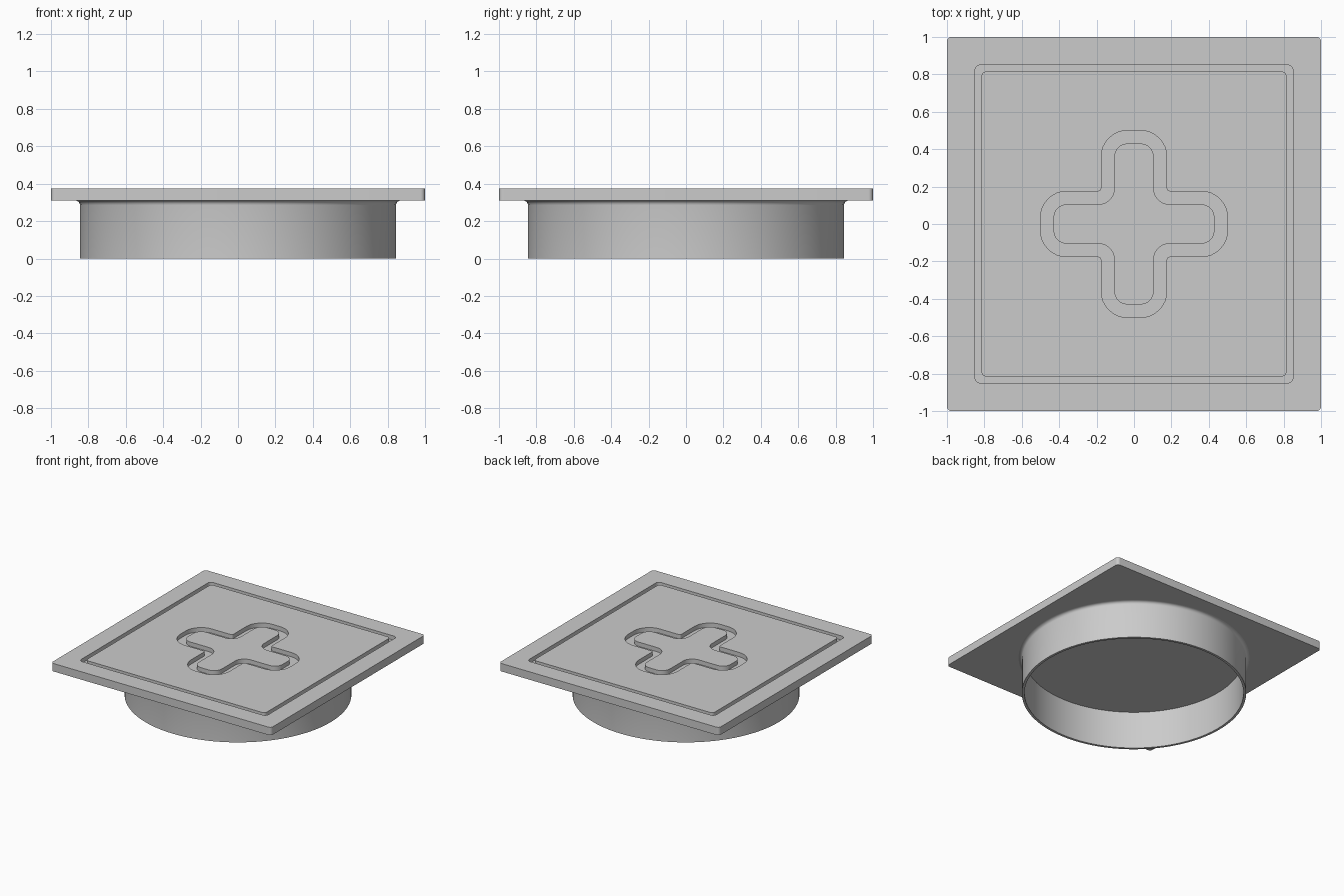
import bpy, bmesh, math
from mathutils import Vector

cube = bpy.data.objects.get("Cube")
if cube:
    bpy.data.objects.remove(cube, do_unlink=True)

BOTTOM, FLOOR, TOP = 0.31, 0.34, 0.375

grey = bpy.data.materials.new("satin grey")
grey.use_nodes = True
colour = (0.6, 0.6, 0.6, 1)
grey.diffuse_color = colour
grey.node_tree.nodes["Principled BSDF"].inputs["Base Color"].default_value = colour


def rounded(corners, steps=8):
    """Round every right-angled corner (x, y, radius) of an outline."""
    pts = []
    for i, (x, y, r) in enumerate(corners):
        p = Vector((x, y))
        to_prev = (Vector(corners[i - 1][:2]) - p).normalized()
        to_next = (Vector(corners[(i + 1) % len(corners)][:2]) - p).normalized()
        centre = p + r * (to_prev + to_next)
        for k in range(steps + 1):
            t = math.pi / 2 * k / steps
            pts.append(centre - r * (to_next * math.cos(t) + to_prev * math.sin(t)))
    return pts


def square(half, r):
    return rounded([(half, half, r), (-half, half, r), (-half, -half, r), (half, -half, r)])


def cross(width, length, tip_r, inner_r):
    corners = []
    for q in range(4):
        for x, y, r in ((length, -width, tip_r), (length, width, tip_r), (width, width, inner_r)):
            for _ in range(q):
                x, y = -y, x
            corners.append((x, y, r))
    return rounded(corners)


def finish(bm, name):
    bmesh.ops.recalc_face_normals(bm, faces=bm.faces)
    mesh = bpy.data.meshes.new(name)
    bm.to_mesh(mesh)
    bm.free()
    mesh.materials.append(grey)
    obj = bpy.data.objects.new(name, mesh)
    bpy.context.collection.objects.link(obj)
    bpy.ops.object.select_all(action="DESELECT")
    obj.select_set(True)
    bpy.context.view_layer.objects.active = obj
    bpy.ops.object.shade_smooth_by_angle(angle=math.radians(35))
    return obj


def strip(bm, a, b):
    for i in range(len(a)):
        j = (i + 1) % len(a)
        bm.faces.new((a[i], a[j], b[j], b[i]))


# Square cover plate with a border groove and a cross-shaped groove
bm = bmesh.new()


def ring(pts, z):
    return [bm.verts.new((p.x, p.y, z)) for p in pts]


def chain(loops):
    rings = [ring(pts, z) for pts, z in loops]
    for a, b in zip(rings, rings[1:]):
        strip(bm, a, b)
    return rings[0], rings[-1]


edge = square(1.0, 0.025)
border_out, border_in = square(0.85, 0.03), square(0.815, 0.025)
cross_out = cross(0.175, 0.5, 0.14, 0.015)
cross_in = cross(0.105, 0.43, 0.07, 0.085)

underside, panel_rim = chain([(edge, BOTTOM), (edge, TOP), (border_out, TOP),
                              (border_out, FLOOR), (border_in, FLOOR), (border_in, TOP)])
cross_rim, island_rim = chain([(cross_out, TOP), (cross_out, FLOOR),
                               (cross_in, FLOOR), (cross_in, TOP)])
bm.faces.new(underside)
bm.faces.new(island_rim)
panel_edges = [bm.edges.get((loop[i - 1], loop[i]))
               for loop in (panel_rim, cross_rim) for i in range(len(loop))]
bmesh.ops.triangle_fill(bm, edges=panel_edges, use_beauty=True)
finish(bm, "cover_plate")

# Thin round collar below, flaring into the plate
profile = [(0.825, BOTTOM), (0.825, 0), (0.845, 0)]
for k in range(6):
    t = math.pi / 2 * k / 5
    profile.append((0.87 - 0.025 * math.cos(t), BOTTOM - 0.025 + 0.025 * math.sin(t)))
SIDES = 96
bm = bmesh.new()
turns = [math.tau * i / SIDES for i in range(SIDES)]
rings = [[bm.verts.new((r * math.cos(a), r * math.sin(a), z)) for a in turns] for r, z in profile]
for a, b in zip(rings, rings[1:]):
    strip(bm, a, b)
strip(bm, rings[-1], rings[0])
finish(bm, "round_collar")
